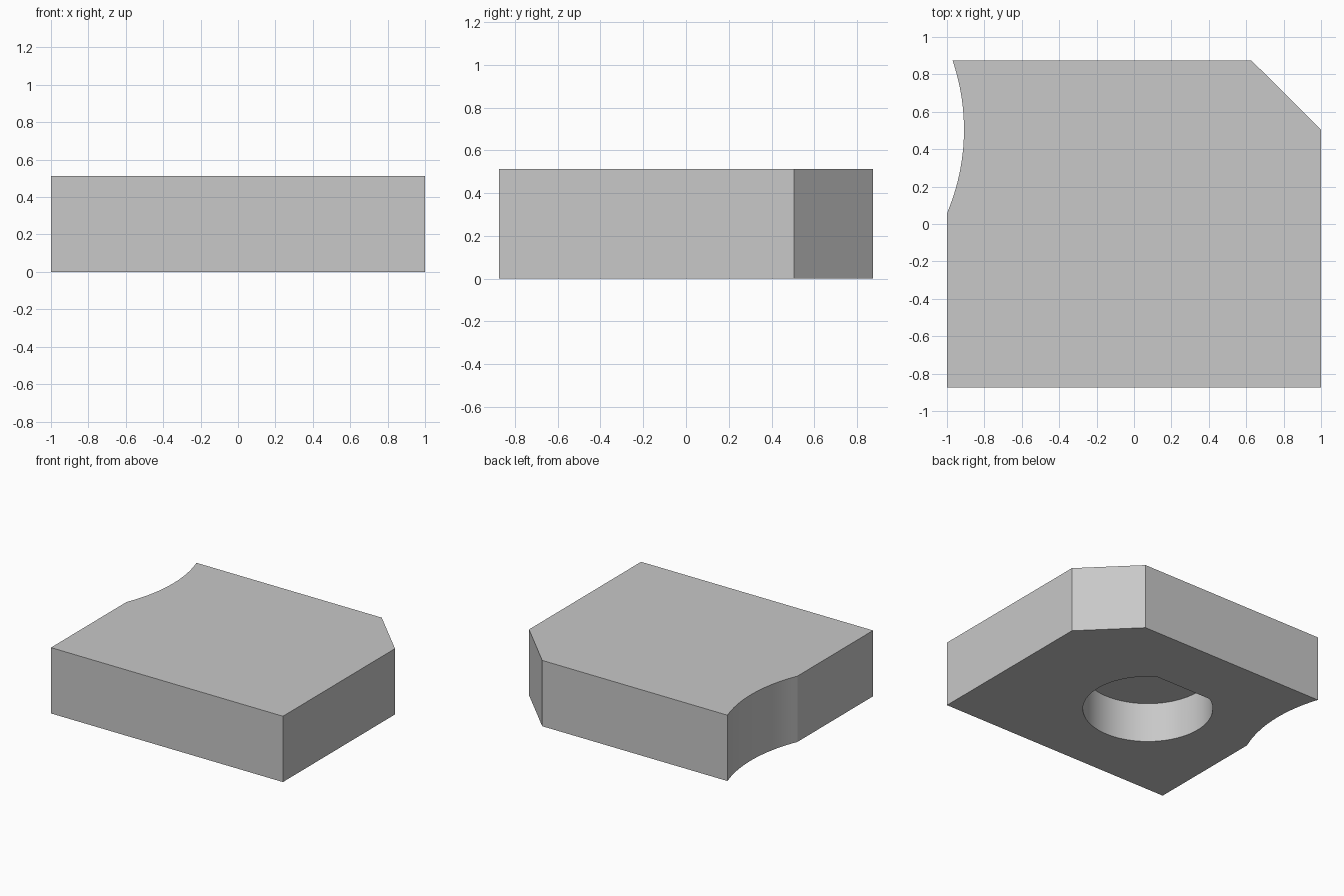
import bpy
import bmesh
from math import asin, cos, pi, radians, sin

HEIGHT = 0.513
HALF_DEPTH = 0.875

if "Cube" in bpy.data.objects:
    bpy.data.objects.remove(bpy.data.objects["Cube"])


def make_material(name, rgb):
    mat = bpy.data.materials.new(name)
    mat.use_nodes = True
    mat.diffuse_color = (*rgb, 1)
    mat.node_tree.nodes["Principled BSDF"].inputs["Base Color"].default_value = (*rgb, 1)
    return mat


def arc(cx, cy, radius, start, end, steps):
    angles = [start + (end - start) * i / steps for i in range(steps + 1)]
    return [(cx + radius * cos(a), cy + radius * sin(a)) for a in angles]


def extrude_profile(name, outline, bottom, top, material):
    """Upright prism from a counter-clockwise outline."""
    bm = bmesh.new()
    base = bm.faces.new([bm.verts.new((x, y, bottom)) for x, y in outline])
    side = bmesh.ops.extrude_face_region(bm, geom=[base])["geom"]
    verts = [v for v in side if isinstance(v, bmesh.types.BMVert)]
    bmesh.ops.translate(bm, verts=verts, vec=(0, 0, top - bottom))
    bmesh.ops.recalc_face_normals(bm, faces=bm.faces)
    mesh = bpy.data.meshes.new(name)
    bm.to_mesh(mesh)
    bm.free()
    mesh.materials.append(material)
    obj = bpy.data.objects.new(name, mesh)
    bpy.context.collection.objects.link(obj)
    return obj


grey = make_material("plain grey", (0.58, 0.58, 0.58))

# Block with a chamfered corner and a shallow concave scoop in its left edge
scoop_x, scoop_y, scoop_r = -2.054, 0.505, 1.145
scoop = arc(scoop_x, scoop_y, scoop_r,
            asin((HALF_DEPTH - scoop_y) / scoop_r),
            asin((0.056 - scoop_y) / scoop_r), 32)
scoop[-1] = (-1, 0.056)
outline = [(-1, -HALF_DEPTH), (1, -HALF_DEPTH), (1, 0.505), (0.627, HALF_DEPTH)] + scoop
block = extrude_profile("block", outline, 0, HEIGHT, grey)

# Blind round socket underneath, with one flat side towards the back
socket_r, flat_y = 0.461, 0.392
flat_angle = asin(flat_y / socket_r)
socket = arc(-0.128, 0, socket_r, pi - flat_angle, 2 * pi + flat_angle, 96)
cutter = extrude_profile("socket_cutter", socket, -0.1, 0.31, grey)
cutter.hide_render = True

# Cut the socket and keep the result as plain geometry
cut = block.modifiers.new("socket", "BOOLEAN")
cut.operation = "DIFFERENCE"
cut.solver = "EXACT"
cut.object = cutter
bpy.ops.object.select_all(action="DESELECT")
bpy.context.view_layer.objects.active = block
block.select_set(True)
bpy.ops.object.modifier_apply(modifier=cut.name)
bpy.data.objects.remove(cutter)

bpy.ops.object.shade_smooth_by_angle(angle=radians(20))
